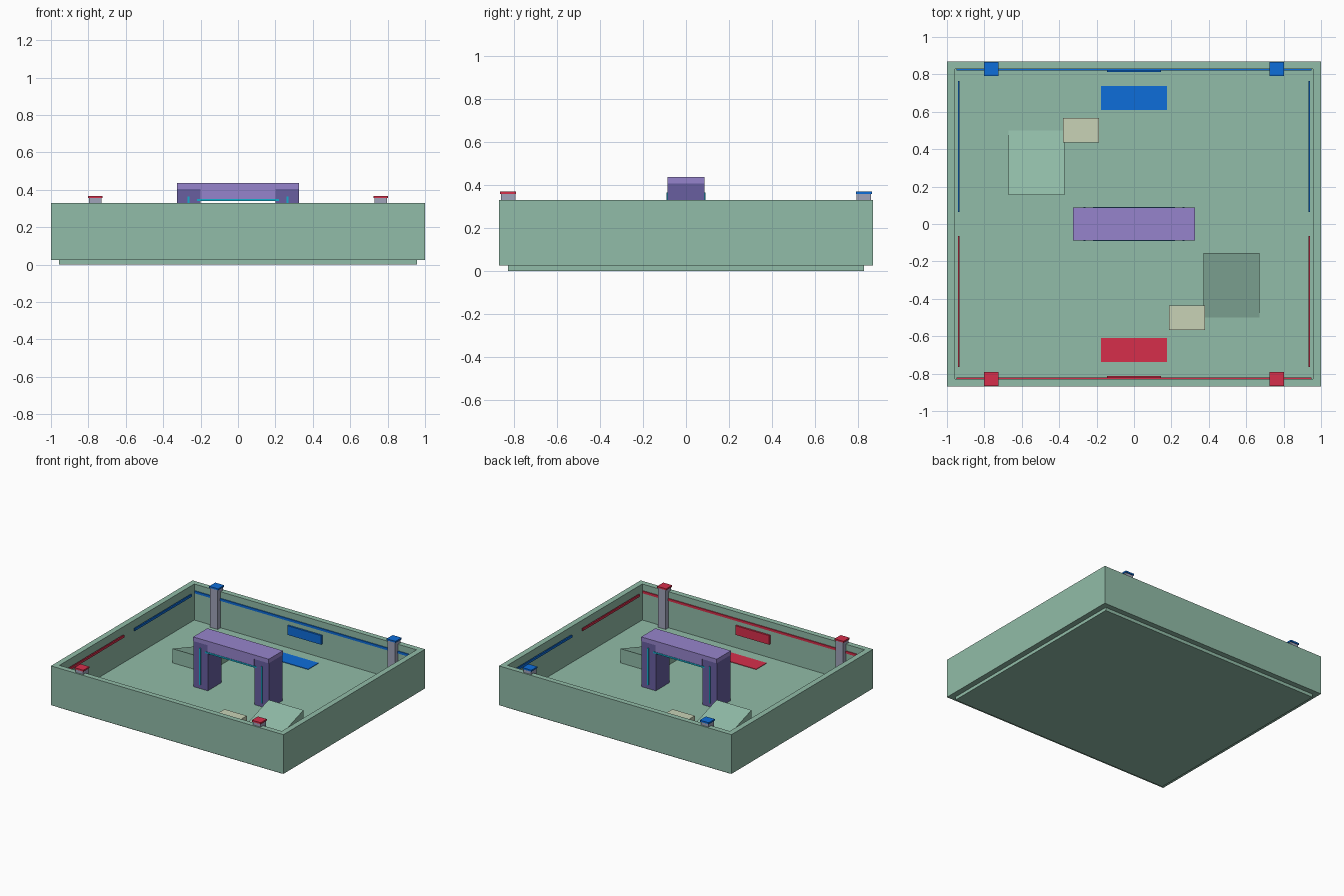
import bpy
import bmesh

cube = bpy.data.objects.get("Cube")
if cube:
    bpy.data.objects.remove(cube, do_unlink=True)


def material(name, *rgb):
    linear = [((c / 255 + 0.055) / 1.055) ** 2.4 for c in rgb] + [1.0]
    mat = bpy.data.materials.new(name)
    mat.use_nodes = True
    mat.diffuse_color = linear
    mat.node_tree.nodes["Principled BSDF"].inputs["Base Color"].default_value = linear
    return mat


GREEN = material("sage green", 145, 188, 168)
RED = material("red", 214, 47, 75)
BLUE = material("blue", 13, 109, 218)
PURPLE = material("light purple", 150, 132, 204)
DARK = material("dark purple", 104, 95, 160)
GREY = material("post grey", 160, 164, 186)
BEIGE = material("beige", 200, 210, 182)
CYAN = material("cyan", 20, 175, 205)


def finish(name, bm, mat):
    bmesh.ops.recalc_face_normals(bm, faces=bm.faces)
    mesh = bpy.data.meshes.new(name)
    bm.to_mesh(mesh)
    bm.free()
    mesh.materials.append(mat)
    obj = bpy.data.objects.new(name, mesh)
    bpy.context.collection.objects.link(obj)
    return obj


def box(name, mat, xs, ys, zs):
    """Box spanning the given ranges on each axis."""
    bm = bmesh.new()
    bmesh.ops.create_cube(bm, size=1)
    for v in bm.verts:
        for i, (lo, hi) in enumerate((xs, ys, zs)):
            v.co[i] = lo if v.co[i] < 0 else hi
    return finish(name, bm, mat)


def span(centre, width):
    return centre - width / 2, centre + width / 2


def turned(r, s):
    """Range turned half a circle about z when s is -1."""
    return tuple(sorted((r[0] * s, r[1] * s)))


FLOOR, RIM = 0.05, 0.33
IN_X, IN_Y, OUT_Y = 0.956, 0.828, 0.87

# Floor slab
box("floor", GREEN, (-IN_X, IN_X), (-IN_Y, IN_Y), (0, FLOOR))

# Wall: one mitred ring extruded upward
bm = bmesh.new()
corners = [(-1, -1), (1, -1), (1, 1), (-1, 1)]
outer = [bm.verts.new((x, y * OUT_Y, 0.025)) for x, y in corners]
inner = [bm.verts.new((x * IN_X, y * IN_Y, 0.025)) for x, y in corners]
for i in range(4):
    j = (i + 1) % 4
    bm.faces.new((outer[i], outer[j], inner[j], inner[i]))
ring = bmesh.ops.extrude_face_region(bm, geom=bm.faces[:], use_keep_orig=True)
for v in ring["geom"]:
    if isinstance(v, bmesh.types.BMVert):
        v.co.z = RIM
finish("perimeter_wall", bm, GREEN)

# Bridge: cap, beam, legs and light strips
HALF = 0.325
box("bridge_cap", PURPLE, (-HALF, HALF), (-0.087, 0.087), (0.405, 0.437))
box("bridge_beam", PURPLE, (-0.2, 0.2), (-0.087, 0.087), (0.352, 0.405))
for sx, side in ((1, "left"), (-1, "right")):
    box(f"bridge_leg_{side}", DARK, turned((0.2, HALF), sx), (-0.085, 0.085), (FLOOR, 0.405))
    for sy, end in ((-1, "front"), (1, "back")):
        box(f"leg_light_{side}_{end}", CYAN, span(sx * 0.265, 0.01),
            turned((0.084, 0.091), sy), (0.08, 0.365))
for sy, end in ((-1, "front"), (1, "back")):
    box(f"beam_light_{end}", CYAN, (-0.22, 0.22), turned((0.081, 0.09), sy), (0.34, 0.352))


def ramp(name, s):
    """Wedge whose tall end faces the middle of the floor."""
    bm = bmesh.new()
    profile = [(0.155, FLOOR), (0.5, FLOOR), (0.155, 0.16)]
    face = bm.faces.new([bm.verts.new((-0.672 * s, y * s, z)) for y, z in profile])
    side = bmesh.ops.extrude_face_region(bm, geom=[face], use_keep_orig=True)
    for v in side["geom"]:
        if isinstance(v, bmesh.types.BMVert):
            v.co.x = -0.372 * s
    finish(name, bm, GREEN)


# The two team halves mirror each other by a half turn
for s, team, mat in ((1, "blue", BLUE), (-1, "red", RED)):
    ramp(f"{team}_ramp", s)
    box(f"{team}_crate", BEIGE, turned((-0.38, -0.188), s), turned((0.435, 0.567), s),
        (FLOOR, 0.145))
    box(f"{team}_floor_pad", mat, (-0.177, 0.177), turned((0.61, 0.738), s),
        (FLOOR, FLOOR + 0.004))
    box(f"{team}_end_stripe", mat, (-0.95, 0.95), turned((0.821, 0.829), s), (0.262, 0.28))
    box(f"{team}_wall_panel", mat, (-0.145, 0.145), turned((0.814, 0.829), s), (0.157, 0.228))
    for sx, side in ((1, "left"), (-1, "right")):
        box(f"{team}_side_stripe_{side}", mat, span(sx * 0.937, 0.01),
            turned((0.065, 0.765), s), (0.262, 0.28))
        # Corner posts with coloured caps
        box(f"{team}_post_{side}", GREY, span(sx * 0.763, 0.066), span(s * 0.826, 0.066),
            (FLOOR, 0.356))
        box(f"{team}_post_cap_{side}", mat, span(sx * 0.763, 0.077), span(s * 0.828, 0.075),
            (0.356, 0.368))
